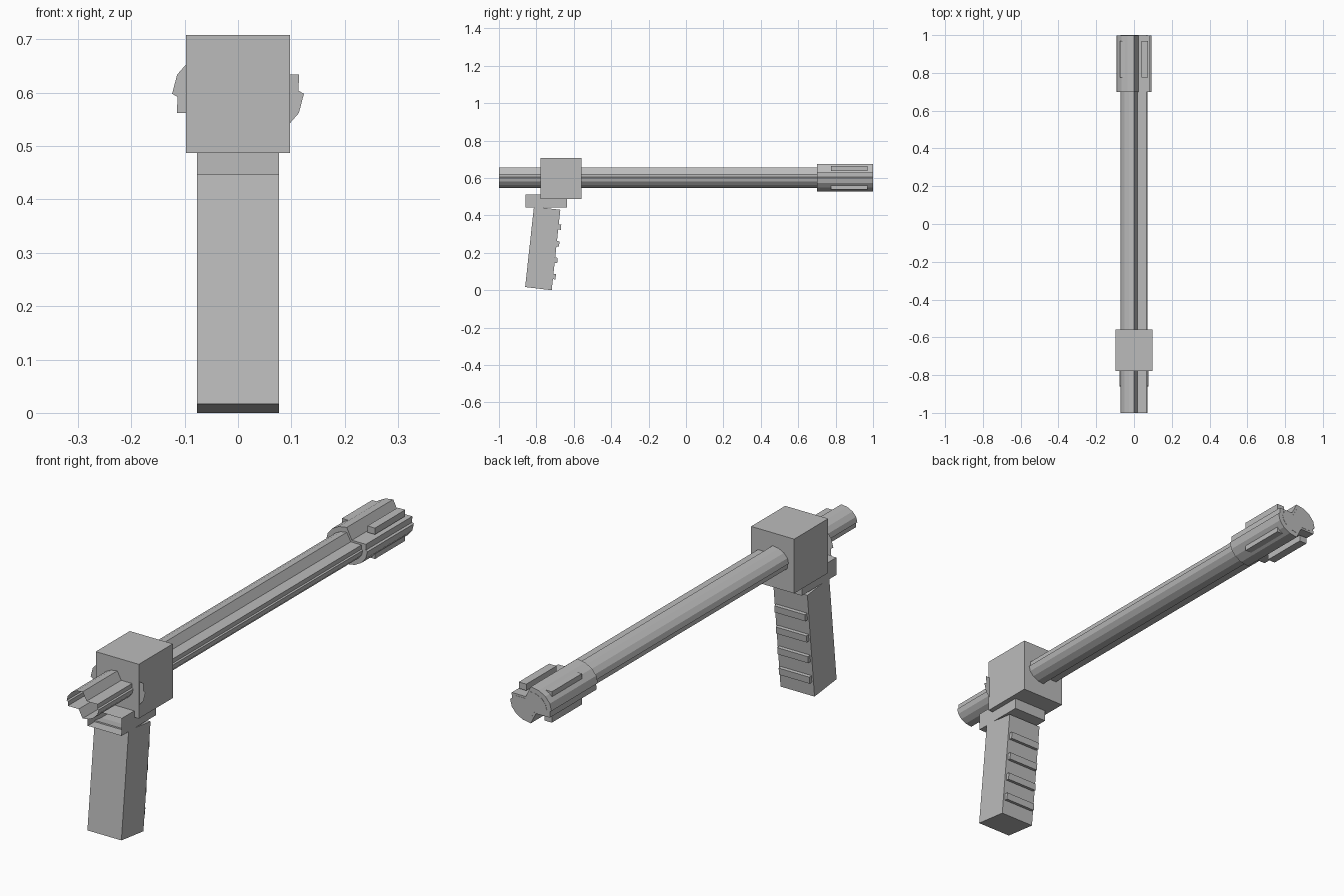
import bpy, bmesh, math
from mathutils import Matrix, Vector

if "Cube" in bpy.data.objects:
    bpy.data.objects.remove(bpy.data.objects["Cube"])

AXIS_Z = 0.601
grey = bpy.data.materials.new("mid_grey")
grey.diffuse_color = (0.5, 0.5, 0.5, 1)
grey.use_nodes = True
grey.node_tree.nodes["Principled BSDF"].inputs["Base Color"].default_value = grey.diffuse_color


def finish(name, bm, recalc=True):
    if recalc:
        bmesh.ops.recalc_face_normals(bm, faces=bm.faces)
    me = bpy.data.meshes.new(name)
    bm.to_mesh(me)
    bm.free()
    me.materials.append(grey)
    ob = bpy.data.objects.new(name, me)
    bpy.context.collection.objects.link(ob)
    return ob


def box(name, lo, hi, open_front=False):
    bm = bmesh.new()
    lo, hi = Vector(lo), Vector(hi)
    size = hi - lo
    m = Matrix.Translation((lo + hi) / 2) @ Matrix.Diagonal((*size, 1))
    bmesh.ops.create_cube(bm, size=1, matrix=m)
    if open_front:
        front = [f for f in bm.faces if f.calc_center_median().y < lo.y + 1e-4]
        bmesh.ops.delete(bm, geom=front, context='FACES')
    return finish(name, bm)


def notched_ring(rx, rz):
    """Flattened 16-gon with a notch cut top right and, turned round, bottom left."""
    def v(k):
        a = math.radians(22.5 * k)
        return (rx * math.cos(a), rz * math.sin(a))
    half = [v(4), (0.25 * rx, 0.383 * rz), v(1), (0.92 * rx, 0.06 * rz),
            v(0), v(-1), v(-2), v(-3)]
    return half + [(-x, -z) for x, z in half]


def tube(name, rx, rz, y0, y1, front_cap=True):
    bm = bmesh.new()
    ring = notched_ring(rx, rz)
    a = [bm.verts.new((x, y0, AXIS_Z + z)) for x, z in ring]
    b = [bm.verts.new((x, y1, AXIS_Z + z)) for x, z in ring]
    n = len(ring)
    for i in range(n):
        j = (i + 1) % n
        bm.faces.new((a[i], a[j], b[j], b[i]))
    bm.faces.new(b)
    if front_cap:
        bm.faces.new(a)
    return finish(name, bm)


def side_prism(name, pts, hx):
    """Extrude a (y, z) profile across x."""
    bm = bmesh.new()
    a = [bm.verts.new((-hx, y, z)) for y, z in pts]
    b = [bm.verts.new((hx, y, z)) for y, z in pts]
    n = len(pts)
    for i in range(n):
        j = (i + 1) % n
        bm.faces.new((a[i], a[j], b[j], b[i]))
    bm.faces.new(a)
    bm.faces.new(b)
    return finish(name, bm)


# Barrel (open at the front end) and the thicker sleeve at the far end
tube("barrel", 0.072, 0.0545, -1.0, 1.0, front_cap=False)
tube("end_sleeve", 0.093, 0.0745, 0.70, 0.999)

# Four long vent bars around the sleeve
for sx in (-1, 1):
    for sz in (-1, 1):
        x, z = sx * 0.0575, AXIS_Z + sz * 0.05
        box("vent_bar", (x - 0.017, 0.775, z - 0.013), (x + 0.017, 0.97, z + 0.013))

# Receiver block
box("receiver_block", (-0.097, -0.777, 0.487), (0.097, -0.558, 0.708))

# Paper-thin jagged disc at the front of the block
bm = bmesh.new()
bm.faces.new([bm.verts.new((x, -0.772, AXIS_Z - 0.003 + z))
              for x, z in notched_ring(0.1235, 0.094)])
finish("jagged_disc", bm, recalc=False)

# Grip mount, open at the front
box("grip_mount", (-0.0765, -0.858, 0.442), (0.0765, -0.637, 0.513), open_front=True)

# Slanted grip
side_prism("grip", [(-0.86, 0.017), (-0.718, 0.0), (-0.672, 0.43), (-0.813, 0.447)], 0.0765)

# Finger ribs on the far side of the grip
for z in (0.075, 0.162, 0.25, 0.34):
    y = -0.718 + 0.107 * z
    side_prism("finger_rib", [(y - 0.02, z - 0.014), (y + 0.012, z - 0.017),
                              (y + 0.015, z + 0.011), (y - 0.02, z + 0.015)], 0.069)
